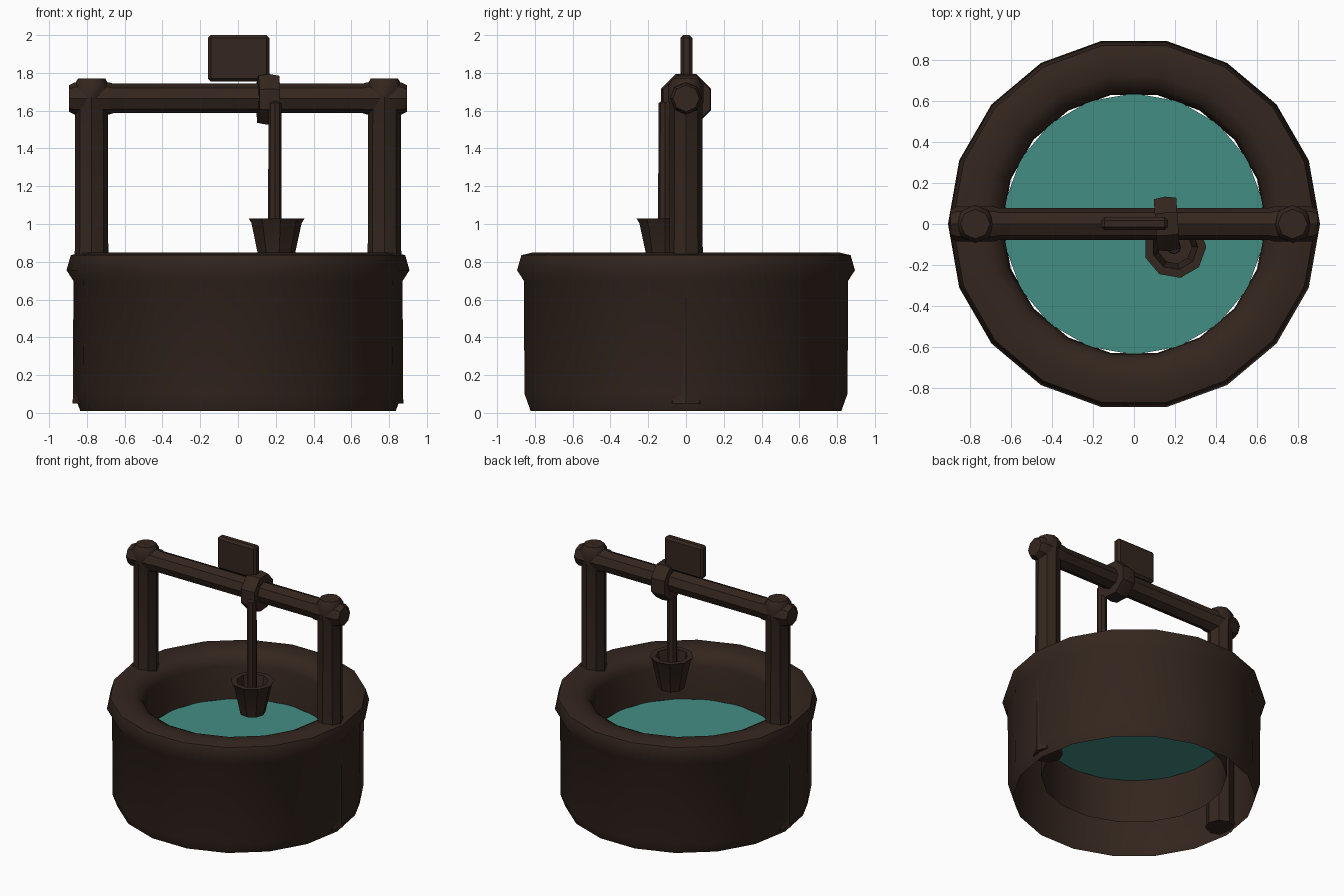
import bpy, bmesh, math
from mathutils import Matrix, Vector

if "Cube" in bpy.data.objects:
    bpy.data.objects.remove(bpy.data.objects["Cube"])


def material(name, rgb):
    m = bpy.data.materials.new(name)
    m.diffuse_color = (*rgb, 1)
    m.use_nodes = True
    m.node_tree.nodes["Principled BSDF"].inputs["Base Color"].default_value = m.diffuse_color
    return m


WOOD = material("dark_wood", (0.034, 0.019, 0.013))
WATER = material("water", (0.055, 0.27, 0.23))


def finish(name, bm, mat, matrix, angle):
    mesh = bpy.data.meshes.new(name)
    bm.transform(matrix)
    bm.to_mesh(mesh)
    bm.free()
    ob = bpy.data.objects.new(name, mesh)
    bpy.context.collection.objects.link(ob)
    mesh.materials.append(mat)
    bpy.ops.object.select_all(action='DESELECT')
    bpy.context.view_layer.objects.active = ob
    ob.select_set(True)
    if angle:
        bpy.ops.object.shade_smooth_by_angle(angle=math.radians(angle))
    return ob


def lathe(name, profile, sides, loc=(0, 0, 0), rot=None, mat=WOOD, angle=40, turn=0.0):
    """Spin an (r, z) profile, listed from the bottom up the outside."""
    bm = bmesh.new()
    rings = []
    for r, z in profile:
        rings.append([bm.verts.new((r * math.cos(turn + math.tau * i / sides),
                                    r * math.sin(turn + math.tau * i / sides), z))
                      for i in range(sides)])
    for a, b in zip(rings, rings[1:]):
        for i in range(sides):
            j = (i + 1) % sides
            bm.faces.new((a[i], a[j], b[j], b[i]))
    bmesh.ops.remove_doubles(bm, verts=bm.verts, dist=1e-5)
    matrix = Matrix.Translation(loc) @ (rot or Matrix.Identity(4))
    return finish(name, bm, mat, matrix, angle)


# Well wall: open-bottomed shell with a rolled rim and a shorter inner wall
lathe("well_wall", [(0.835, 0.01), (0.868, 0.10), (0.872, 0.70), (0.908, 0.755),
                    (0.885, 0.835), (0.82, 0.85), (0.73, 0.845), (0.67, 0.815),
                    (0.645, 0.75), (0.64, 0.17)], 18, angle=60)

# Water surface
bm = bmesh.new()
bmesh.ops.create_circle(bm, cap_ends=True, segments=18, radius=0.638)
finish("water_surface", bm, WATER, Matrix.Translation((0, 0, 0.50)), 0)

# Two posts with a wider head, running down inside the wall
for side, label in ((-1, "left"), (1, "right")):
    lathe(label + "_post", [(0, 0.05), (0.102, 0.05), (0.098, 0.09), (0.097, 0.60),
                            (0.088, 0.90), (0.087, 1.63), (0.093, 1.65),
                            (0.093, 1.735), (0.072, 1.77), (0, 1.77)],
          8, (0.775 * side, 0, 0))

# Cross beam with knobs at the ends
along_x = Matrix.Rotation(math.pi / 2, 4, 'Y')
lathe("cross_beam", [(0, -0.895), (0.07, -0.895), (0.085, -0.865), (0.085, -0.68),
                     (0.078, -0.66), (0.078, 0.66), (0.085, 0.68), (0.085, 0.865),
                     (0.07, 0.895), (0, 0.895)], 8, (0, 0, 1.665), along_x)

# Rope hub around the beam
lathe("rope_hub", [(0, -0.055), (0.135, -0.055), (0.145, 0), (0.135, 0.055), (0, 0.055)],
      8, (0.16, 0, 1.66), Matrix.Rotation(math.radians(4), 4, 'Z') @ along_x, turn=math.pi / 8)

# Rope
lathe("rope", [(0, 0.82), (0.036, 0.82), (0.034, 1.64), (0, 1.66)], 8, (0.195, -0.112, 0))

# Bucket: tapered shell with a turned-in lip
lathe("bucket", [(0, 0.79), (0.09, 0.79), (0.137, 1.005), (0.153, 1.03),
                 (0.112, 1.03), (0.082, 0.87)], 9, (0.2, -0.112, 0), angle=30)

# Small panel above the beam
bm = bmesh.new()
bmesh.ops.create_cube(bm, size=1)
bm.transform(Matrix.Diagonal((0.326, 0.064, 0.246, 1)))
bmesh.ops.bevel(bm, geom=bm.edges[:], offset=0.016, segments=1, affect='EDGES')
finish("top_panel", bm, WOOD, Matrix.Translation((0.003, 0.002, 1.877)), 30)
